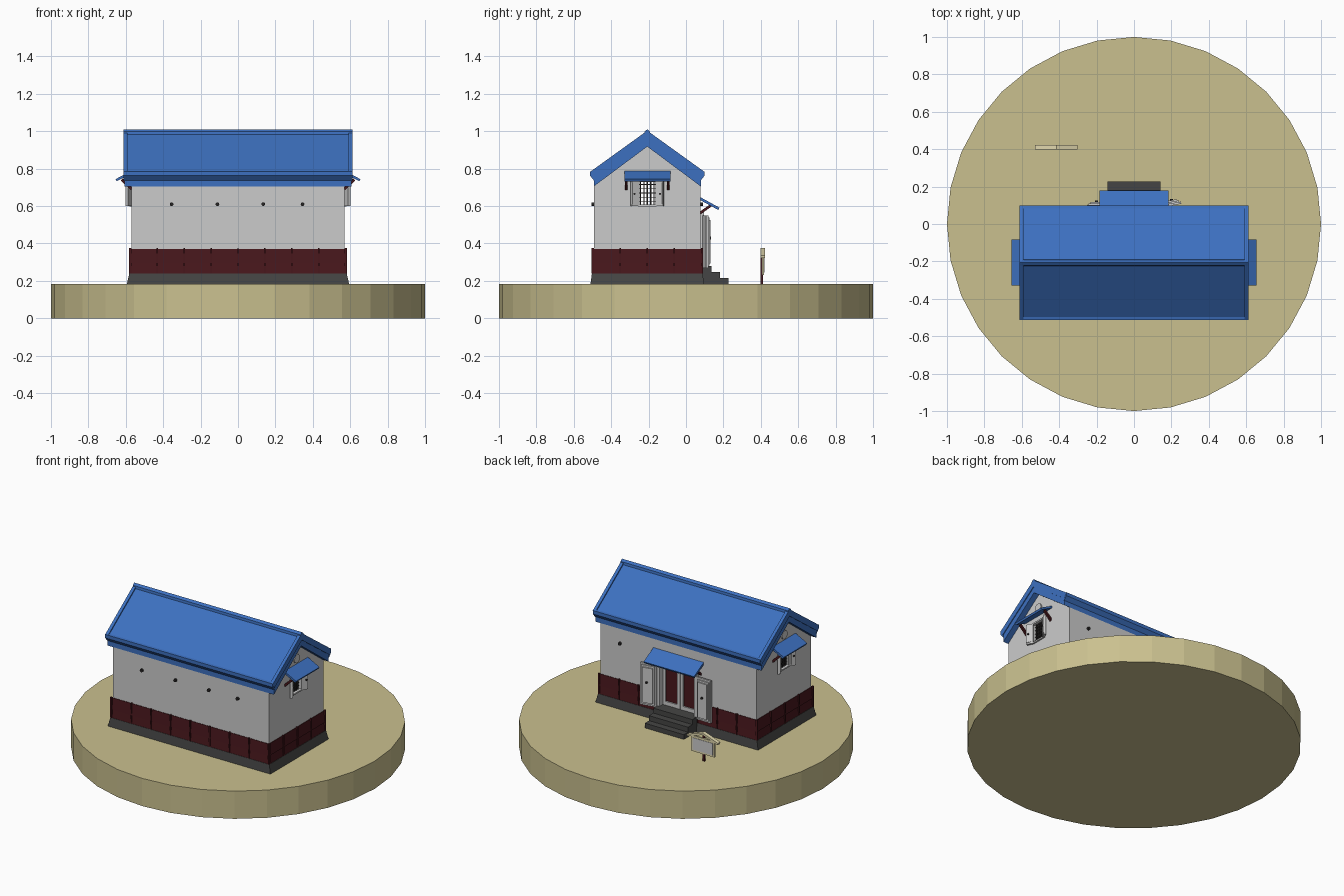
import bpy, bmesh, math
from mathutils import Vector

if "Cube" in bpy.data.objects:
    bpy.data.objects.remove(bpy.data.objects["Cube"])

CY = -0.207  # centre line of the house in y


def mat(name, col):
    m = bpy.data.materials.new(name)
    m.diffuse_color = (*col, 1)
    m.use_nodes = True
    m.node_tree.nodes["Principled BSDF"].inputs["Base Color"].default_value = m.diffuse_color
    return m


EARTH = mat("earth", (0.59, 0.53, 0.275))
BLUE = mat("blue_tile", (0.046, 0.162, 0.523))
MAROON = mat("dark_red_wood", (0.064, 0.0085, 0.0115))
STONE = mat("dark_stone", (0.06, 0.06, 0.058))
DARK = mat("dark_iron", (0.02, 0.018, 0.018))
BEIGE = mat("pale_wood", (0.75, 0.68, 0.42))


def finish(name, bm, m=None):
    bmesh.ops.recalc_face_normals(bm, faces=bm.faces)
    me = bpy.data.meshes.new(name)
    bm.to_mesh(me)
    bm.free()
    ob = bpy.data.objects.new(name, me)
    bpy.context.collection.objects.link(ob)
    if m:
        me.materials.append(m)
    return ob


def loft(name, rings, m=None):
    bm = bmesh.new()
    vs = [[bm.verts.new(p) for p in r] for r in rings]
    n = len(vs[0])
    for a, b in zip(vs, vs[1:]):
        for i in range(n):
            bm.faces.new((a[i], a[(i + 1) % n], b[(i + 1) % n], b[i]))
    bm.faces.new(vs[0])
    bm.faces.new(vs[-1])
    return finish(name, bm, m)


def prism(name, pts, axis, t0, t1, m=None):
    """Extrude a 2D outline along one axis."""
    f = {'x': lambda p, t: (t, p[0], p[1]),
         'y': lambda p, t: (p[0], t, p[1]),
         'z': lambda p, t: (p[0], p[1], t)}[axis]
    return loft(name, [[f(p, t) for p in pts] for t in (t0, t1)], m)


def box(name, x, y, z, m=None):
    return prism(name, [(x[0], y[0]), (x[1], y[0]), (x[1], y[1]), (x[0], y[1])], 'z', z[0], z[1], m)


def strip(a, b, th):
    """Quad outline of a slanted bar from a to b."""
    a, b = Vector(a), Vector(b)
    d = (b - a).normalized() * th / 2
    n = Vector((-d.y, d.x))
    return [a + n, b + n, b - n, a - n]


def frustum(name, h0, h1, z0, z1, m=None):
    ring = lambda h, z: [(sx * h[0], CY + sy * h[1], z) for sx, sy in ((-1, -1), (1, -1), (1, 1), (-1, 1))]
    return loft(name, [ring(h0, z0), ring(h1, z1)], m)


def disc(name, centre, r, depth, axis, m=None, n=12):
    c = Vector(centre)
    i, j = (1, 2) if axis == 'x' else (0, 2)
    pts = [(c[i] + r * math.cos(2 * math.pi * k / n), c[j] + r * math.sin(2 * math.pi * k / n)) for k in range(n)]
    t = c.x if axis == 'x' else c.y
    return prism(name, pts, axis, t, t + depth, m)


def cut(ob, cutter):
    cutter.hide_render = True
    cutter.hide_viewport = True
    md = ob.modifiers.new("cut", 'BOOLEAN')
    md.operation, md.solver, md.object = 'DIFFERENCE', 'EXACT', cutter


# round ground plate
ground = [(math.sin(2 * math.pi * k / 32), math.cos(2 * math.pi * k / 32)) for k in range(32)]
prism("ground_plate", ground, 'z', 0, 0.183, EARTH)

# foundation, plaster walls, lapped wooden skirting
frustum("foundation", (0.595, 0.304), (0.581, 0.296), 0.18, 0.24, STONE)
walls = prism("walls", [(CY - 0.285, 0.24), (CY + 0.285, 0.24), (CY + 0.285, 0.735),
                        (CY, 0.94), (CY - 0.285, 0.735)], 'x', -0.57, 0.57)
low = frustum("skirting_lower", (0.579, 0.294), (0.573, 0.288), 0.24, 0.300, MAROON)
high = frustum("skirting_upper", (0.579, 0.294), (0.573, 0.288), 0.295, 0.37, MAROON)
door_cut = box("door_cutter", (-0.13, 0.13), (0.045, 0.2), (0.275, 0.555))
for ob in (walls, low, high):
    cut(ob, door_cut)
cut(walls, box("window_cutter", (-1, 1), (CY - 0.046, CY + 0.046), (0.605, 0.73)))

# skirting battens
W = 0.004
for s in (-1, 1):
    for k in range(-4, 5):
        x = k * 0.1435
        if s < 0 or abs(x) > 0.14:
            y = CY + s * 0.292
            box("batten", (x - W, x + W), (y - 0.006, y + 0.006), (0.24, 0.375), MAROON)
    for k in range(-2, 3):
        y = CY + k * 0.1455
        box("side_batten", (s * 0.577 - 0.006, s * 0.577 + 0.006), (y - W, y + W), (0.24, 0.375), MAROON)


# roof
def chevron(half, top, th, slope=0.72, inset=0.0):
    e, h2 = top - half * slope, half - inset
    e2 = top - th - h2 * slope
    return [(CY - half, e), (CY, top), (CY + half, e), (CY + h2, e2), (CY, top - th), (CY - h2, e2)]


prism("roof_tiles", chevron(0.300, 0.994, 0.03, inset=0.015), 'x', -0.606, 0.606, BLUE)
prism("roof_underlayer", chevron(0.286, 0.966, 0.048, slope=0.745), 'x', -0.608, 0.608, BLUE)
for s in (-1, 1):
    prism("roof_verge", chevron(0.306, 1.003, 0.045, inset=0.018), 'x', s * 0.592, s * 0.613, BLUE)
    prism("eave_edge", [(CY + s * a, z) for a, z in ((0.290, 0.788), (0.306, 0.785), (0.306, 0.762), (0.284, 0.735))],
          'x', -0.612, 0.612, BLUE)
prism("roof_ridge", [(CY - 0.018, 0.975), (CY - 0.015, 0.998), (CY, 1.01), (CY + 0.015, 0.998), (CY + 0.018, 0.975)],
      'x', -0.613, 0.613, BLUE)

# wall studs
for x in (-0.355, -0.11, 0.135, 0.345):
    disc("wall_stud", (x, CY - 0.28, 0.61), 0.010, -0.018, 'y', DARK)
disc("wall_stud", (0.425, CY + 0.28, 0.61), 0.010, 0.018, 'y', DARK)

# gable windows with shutters and small canopies
for s in (-1, 1):
    disc("gable_medallion", (s * 0.565, CY, 0.825), 0.028, s * 0.013, 'x', None, 20)
    X = lambda a, b: (s * a, s * b)
    for k in range(-2, 3):
        y = CY + k * 0.018
        box("window_bar", X(0.553, 0.561), (y - 0.0035, y + 0.0035), (0.604, 0.731), DARK)
    for k in range(5):
        z = 0.625 + k * 0.0225
        box("window_rail", X(0.553, 0.56), (CY - 0.047, CY + 0.047), (z - 0.002, z + 0.002), DARK)
    box("window_sill", X(0.565, 0.580), (CY - 0.05, CY + 0.05), (0.598, 0.607))
    box("window_head", X(0.565, 0.580), (CY - 0.05, CY + 0.05), (0.728, 0.738))
    for t in (-1, 1):
        a, b = (s * 0.573, CY + t * 0.046), (s * 0.594, CY + t * 0.086)
        prism("window_shutter", strip(a, b, 0.014), 'z', 0.6, 0.735)
        a2, b2 = (s * 0.584, CY + t * 0.055), (s * 0.598, CY + t * 0.081)
        prism("shutter_panel", strip(a2, b2, 0.01), 'z', 0.61, 0.725)
        disc("shutter_stud", (s * 0.585, CY + t * 0.068, 0.665), 0.006, s * 0.016, 'x', DARK, 8)
        y = CY + t * 0.113
        prism("canopy_bracket", strip((s * 0.568, 0.69), (s * 0.622, 0.742), 0.014), 'y', y - 0.007, y + 0.007, MAROON)
    prism("window_canopy", strip((s * 0.566, 0.782), (s * 0.652, 0.738), 0.013), 'y', CY - 0.123, CY + 0.123, BLUE)

# entrance surround, sliding doors, swung-out shutters
box("door_lintel", (-0.145, 0.145), (0.06, 0.096), (0.55, 0.57))
box("door_threshold", (-0.145, 0.145), (0.04, 0.092), (0.262, 0.28), STONE)
for s in (-1, 1):
    box("door_jamb", (s * 0.126, s * 0.145), (0.05, 0.096), (0.27, 0.555))
    box("door_panel", (s * 0.004, s * 0.126), (0.04, 0.052), (0.28, 0.552), MAROON)
    for a, b in ((0.002, 0.022), (0.108, 0.127)):
        box("door_stile", (s * a, s * b), (0.04, 0.062), (0.28, 0.552))
    for a, b in ((0.28, 0.305), (0.53, 0.552)):
        box("door_rail", (s * 0.02, s * 0.11), (0.04, 0.061), (a, b))
    hinge, end = Vector((s * 0.147, 0.095)), Vector((s * 0.252, 0.114 if s > 0 else 0.097))
    d = end - hinge
    n = Vector((-d.y, d.x)).normalized() * s
    for k in range(3):
        a = hinge + d * 0.09 * k + n * 0.008 * k
        b = end - d * 0.09 * k + n * 0.008 * k
        prism("door_shutter_layer", strip(a, b, 0.012), 'z', 0.27 + 0.012 * k, 0.55 - 0.012 * k)
    mid = hinge + d / 2
    disc("door_shutter_stud", (mid.x, mid.y + 0.015, 0.43), 0.008, 0.014, 'y', DARK)
    prism("door_canopy_bracket", strip((0.075, 0.562), (0.135, 0.605), 0.014), 'x', s * 0.152, s * 0.168, MAROON)
prism("door_canopy", strip((0.07, 0.643), (0.176, 0.585), 0.014), 'x', -0.184, 0.184, BLUE)

# stone steps
for y, z in ((0.137, 0.28), (0.182, 0.247), (0.226, 0.214)):
    box("step", (-0.143, 0.143), (0.07, y), (0.18, z), STONE)

# notice board
SX, SY = -0.415, 0.405
box("board_post", (SX - 0.008, SX + 0.008), (SY - 0.006, SY + 0.006), (0.18, 0.36), MAROON)
box("board_frame", (SX - 0.085, SX + 0.085), (SY + 0.002, SY + 0.012), (0.232, 0.336), BEIGE)
box("board_panel", (SX - 0.073, SX + 0.073), (SY + 0.008, SY + 0.0145), (0.244, 0.322))
prism("board_roof", [(SX - 0.114, 0.335), (SX, 0.375), (SX + 0.114, 0.335), (SX + 0.112, 0.322),
                     (SX, 0.36), (SX - 0.112, 0.322)], 'y', SY - 0.008, SY + 0.018, BEIGE)
